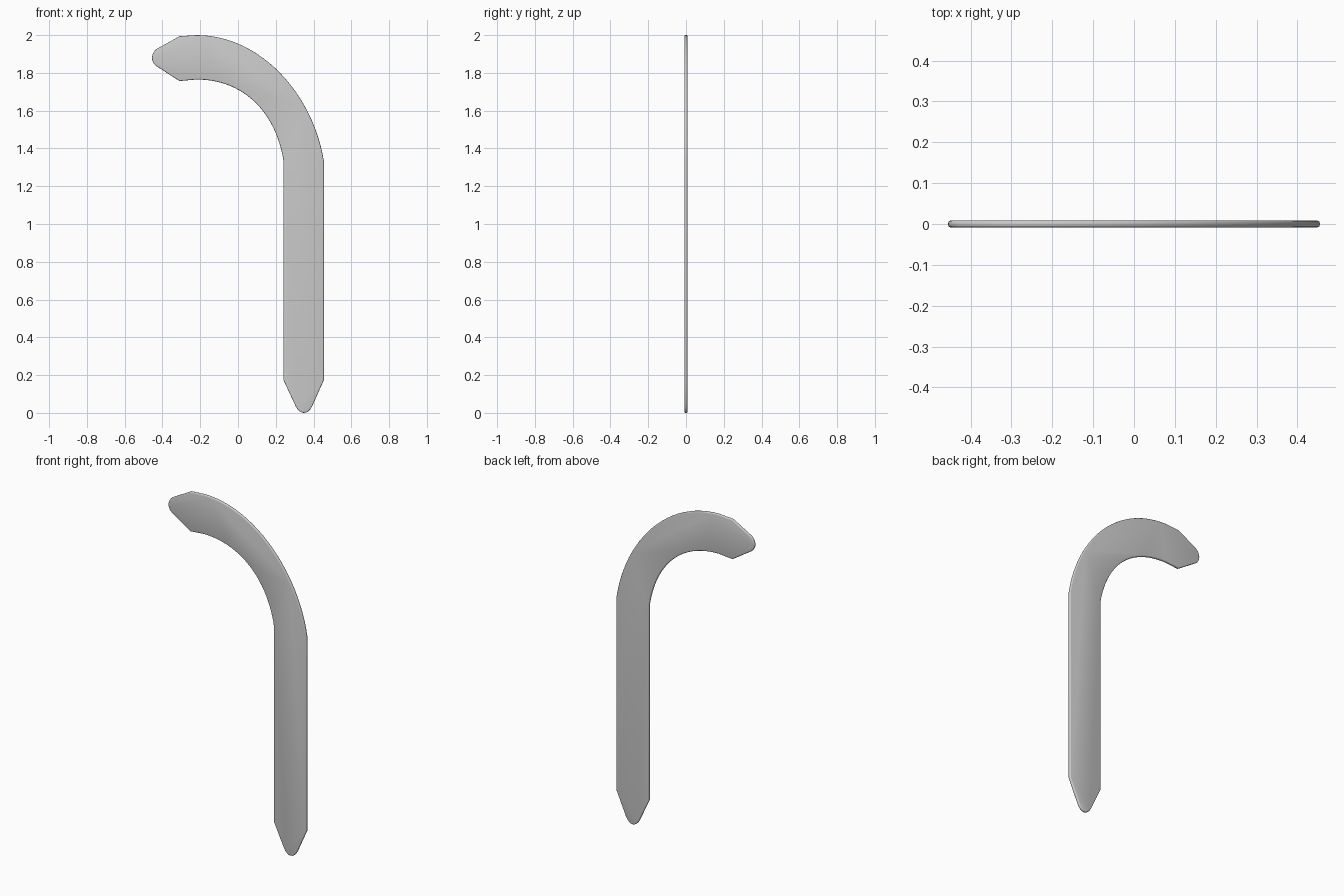
import bpy, bmesh
from mathutils import Vector
from mathutils.geometry import interpolate_bezier

if "Cube" in bpy.data.objects:
    bpy.data.objects.remove(bpy.data.objects["Cube"])

HALF = 0.0082   # half thickness


def arc(a, b, c, d, n):
    """Points along a cubic curve in the x-z plane."""
    pts = [Vector((p[0], 0, p[1])) for p in (a, b, c, d)]
    return [(p.x, p.z) for p in interpolate_bezier(*pts, n)]


# outline of the hooked strip, clockwise from the hook tip
outline = []
outline += arc((-0.432, 1.836), (-0.463, 1.856), (-0.463, 1.902), (-0.432, 1.926), 9)
outline += [(-0.31, 1.994)]
outline += arc((-0.22, 2.0), (0.12, 2.0), (0.40, 1.685), (0.455, 1.33), 25)
outline += [(0.455, 0.175)]
outline += arc((0.393, 0.036), (0.370, -0.012), (0.328, -0.012), (0.305, 0.036), 9)
outline += [(0.24, 0.175)]
outline += arc((0.24, 1.34), (0.20, 1.58), (0.04, 1.765), (-0.22, 1.765), 25)
outline += [(-0.31, 1.757)]

# flat strip extruded from the outline
bm = bmesh.new()
front = bm.faces.new([bm.verts.new((x, -HALF, z)) for x, z in outline])
ext = bmesh.ops.extrude_face_region(bm, geom=[front], use_keep_orig=True)
verts = [g for g in ext["geom"] if isinstance(g, bmesh.types.BMVert)]
bmesh.ops.translate(bm, verts=verts, vec=(0, 2 * HALF, 0))
bmesh.ops.recalc_face_normals(bm, faces=bm.faces)

# rounded rims along front and back
rims = [e for e in bm.edges if abs(e.verts[0].co.y - e.verts[1].co.y) < 1e-5]
bmesh.ops.bevel(bm, geom=rims, offset=0.006, segments=3, profile=0.5, affect='EDGES')

mesh = bpy.data.meshes.new("hooked_strip")
bm.to_mesh(mesh)
bm.free()
strip = bpy.data.objects.new("hooked_strip", mesh)
bpy.context.collection.objects.link(strip)

bpy.context.view_layer.objects.active = strip
strip.select_set(True)
bpy.ops.object.shade_smooth_by_angle(angle=0.6)
